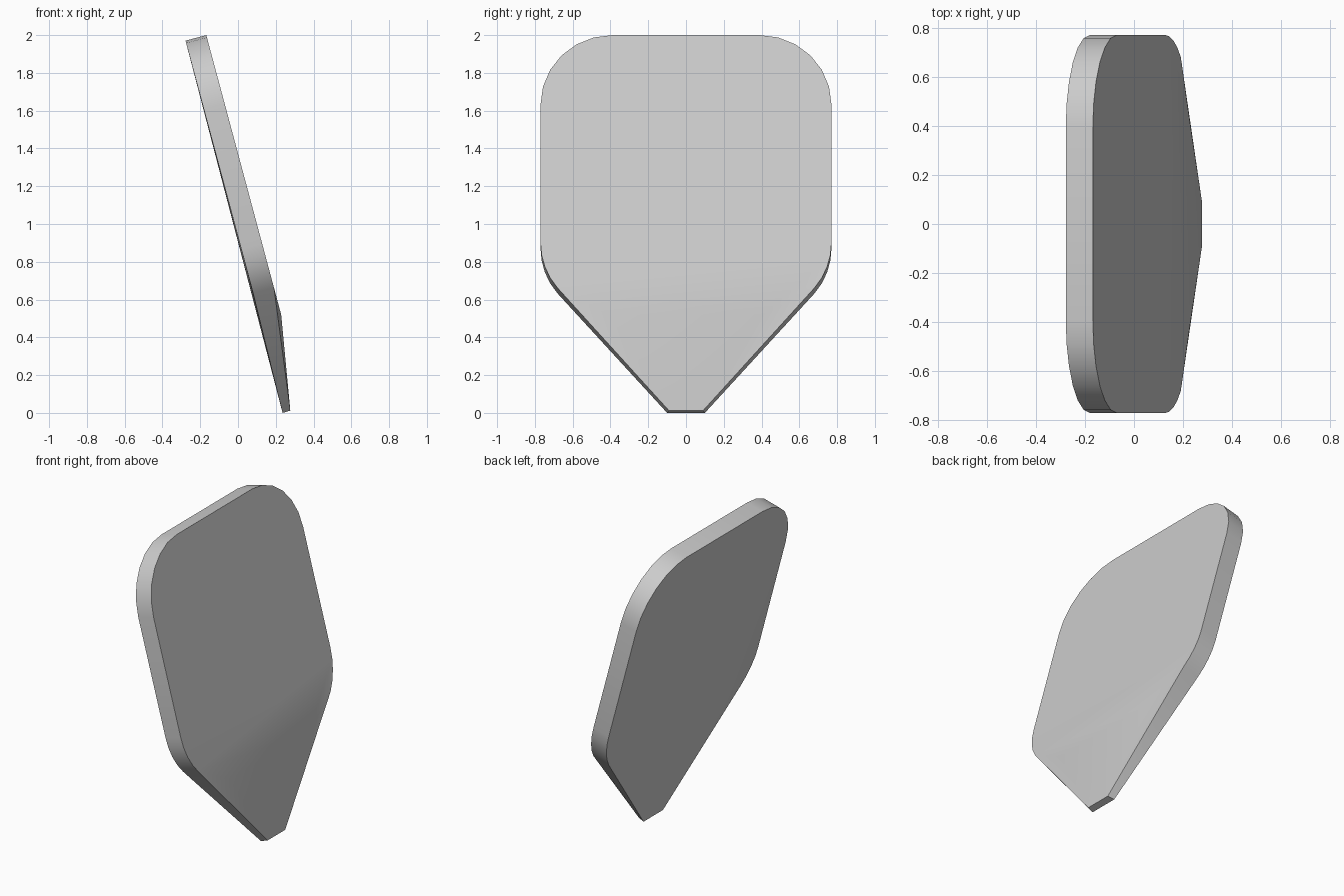
import bpy, bmesh
from math import sin, cos, radians
from mathutils import Vector

cube = bpy.data.objects.get("Cube")
if cube:
    bpy.data.objects.remove(cube)

TILT = radians(15)
THICK, HEIGHT, HALF_WIDTH, RADIUS = 0.114, 2.04, 0.77, 0.38
BASE = Vector((0.25, 0, 0))
UP = Vector((-sin(TILT), 0, cos(TILT)))
NORMAL = Vector((cos(TILT), 0, sin(TILT)))


def on_plate(y, v, depth):
    """Point at width y, height v along the leaning plate, and depth through it."""
    return BASE + UP * v + NORMAL * depth + Vector((0, y, 0))


def half_outline():
    """Rounded shoulder at the top and a softer bend towards the tip."""
    mid = HALF_WIDTH - RADIUS
    for i in range(7):
        a = radians(90 - 15 * i)
        yield mid + RADIUS * cos(a), HEIGHT - RADIUS + RADIUS * sin(a)
    for i in range(5):
        a = radians(-10 * i)
        yield mid + RADIUS * cos(a), 0.9 + RADIUS * sin(a)


points = []
for side in (-1, 1):
    for y, v in half_outline():
        points += [on_plate(side * y, v, 0), on_plate(side * y, v, THICK)]
    # Crease where the plate starts to thin, then the narrow tip
    points.append(on_plate(side * 0.41, 0.508, THICK))
    points.append(Vector((0.236, side * 0.10, 0)))
    points.append(Vector((0.277, side * 0.09, 0.012)))

# The plate is convex, so a hull wraps its outline
bm = bmesh.new()
for p in points:
    bm.verts.new(p)
bmesh.ops.convex_hull(bm, input=bm.verts[:])
bmesh.ops.dissolve_limit(bm, angle_limit=radians(0.1), verts=bm.verts[:], edges=bm.edges[:])
bmesh.ops.recalc_face_normals(bm, faces=bm.faces[:])
mesh = bpy.data.meshes.new("tapered_plate")
bm.to_mesh(mesh)
bm.free()
plate = bpy.data.objects.new("tapered_plate", mesh)
bpy.context.collection.objects.link(plate)

# Plain grey finish
grey = bpy.data.materials.new("light_grey")
grey.use_nodes = True
colour = (0.6, 0.6, 0.6, 1)
grey.diffuse_color = colour
grey.node_tree.nodes["Principled BSDF"].inputs["Base Color"].default_value = colour
mesh.materials.append(grey)

bpy.ops.object.select_all(action="DESELECT")
plate.select_set(True)
bpy.context.view_layer.objects.active = plate
bpy.ops.object.shade_smooth_by_angle(angle=radians(30))
